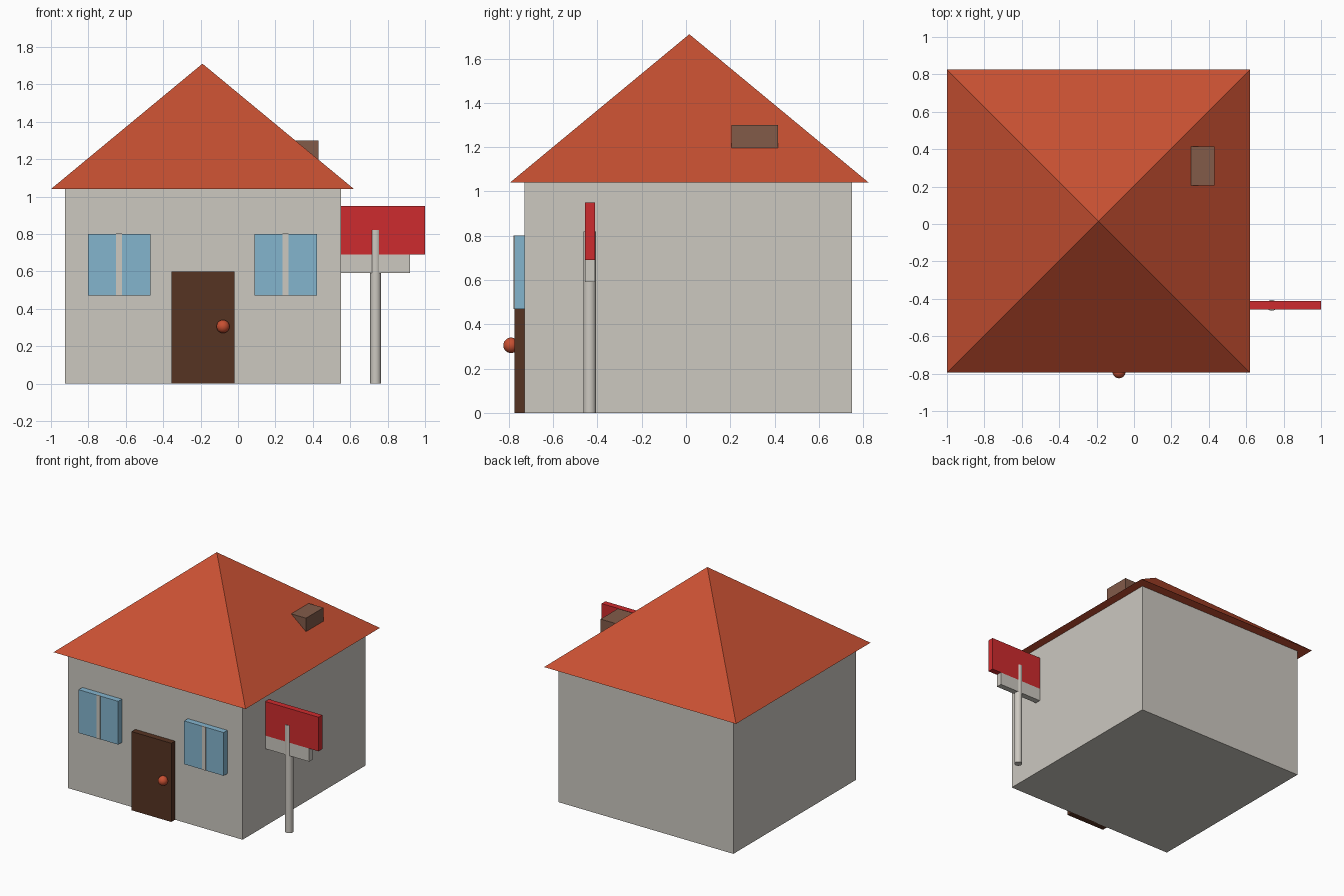
import bpy, math

if "Cube" in bpy.data.objects:
    bpy.data.objects.remove(bpy.data.objects["Cube"])


def material(name, r, g, b):
    """Flat colour given as 0-255 sRGB, stored as linear."""
    lin = [c / 255 / 12.92 if c <= 10 else ((c / 255 + 0.055) / 1.055) ** 2.4 for c in (r, g, b)]
    m = bpy.data.materials.new(name)
    m.diffuse_color = (*lin, 1)
    m.use_nodes = True
    m.node_tree.nodes["Principled BSDF"].inputs["Base Color"].default_value = m.diffuse_color
    return m


WALL = material("wall_grey", 204, 200, 192)
ROOF = material("roof_terracotta", 200, 80, 50)
DOOR = material("door_brown", 86, 51, 34)
GLASS = material("window_blue", 132, 181, 206)
BRICK = material("chimney_brown", 130, 91, 73)
RED = material("sign_red", 206, 43, 46)


def finish(name, mat):
    ob = bpy.context.object
    ob.name = name
    ob.data.materials.append(mat)
    return ob


def box(name, mat, x, y, z):
    """Box from (min, max) pairs on each axis."""
    bpy.ops.mesh.primitive_cube_add(size=1, location=[sum(p) / 2 for p in (x, y, z)])
    ob = finish(name, mat)
    for v in ob.data.vertices:
        v.co = [c * (p[1] - p[0]) for c, p in zip(v.co, (x, y, z))]
    return ob


# House body and chimney
box("house_body", WALL, (-0.925, 0.55), (-0.73, 0.75), (0, 1.04))
box("chimney", BRICK, (0.25, 0.43), (0.205, 0.415), (1.1, 1.3))

# Four-sided roof with closed underside
bpy.ops.mesh.primitive_cone_add(vertices=4, radius1=0.81 * math.sqrt(2), radius2=0,
                                depth=0.67, location=(-0.19, 0.015, 1.375),
                                rotation=(0, 0, math.pi / 4))
finish("roof", ROOF)

# Door and knob
box("door", DOOR, (-0.355, -0.02), (-0.775, -0.725), (0, 0.6))
bpy.ops.mesh.primitive_uv_sphere_add(segments=24, ring_count=14, radius=0.035,
                                     location=(-0.08, -0.79, 0.305))
finish("door_knob", ROOF)
bpy.ops.object.shade_smooth()

# Windows, each with a thin centre bar on the glass
for side, x in (("left", -0.635), ("right", 0.255)):
    box("window_" + side, GLASS, (x - 0.167, x + 0.167), (-0.775, -0.725), (0.47, 0.80))
    box("window_bar_" + side, WALL, (x - 0.016, x + 0.016), (-0.778, -0.77), (0.47, 0.802))

# Sign: red board, pale lower board and round post
box("sign_board", RED, (0.47, 1.0), (-0.457, -0.412), (0.69, 0.95))
box("sign_lower_board", WALL, (0.545, 0.92), (-0.457, -0.412), (0.59, 0.69))
bpy.ops.mesh.primitive_cylinder_add(vertices=32, radius=0.029, depth=0.82,
                                    location=(0.736, -0.435, 0.41))
finish("sign_post", WALL)
bpy.ops.object.shade_smooth_by_angle()
